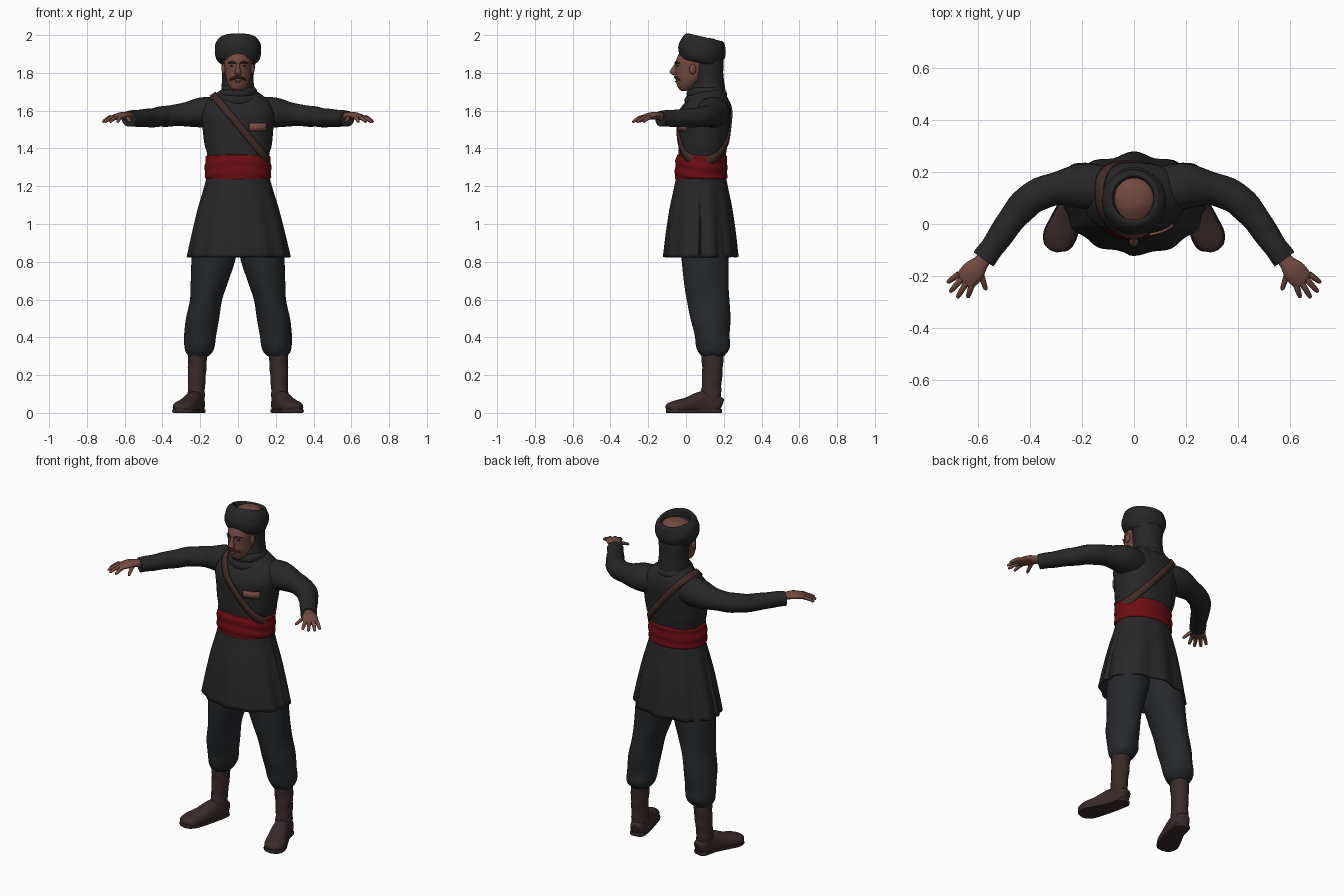
import bpy, bmesh
from math import sin, cos, pi, radians, copysign
from mathutils import Vector
from mathutils.bvhtree import BVHTree

cube = bpy.data.objects.get("Cube")
if cube:
    bpy.data.objects.remove(cube)


def material(name, r, g, b):
    m = bpy.data.materials.new(name)
    m.use_nodes = True
    m.diffuse_color = (r, g, b, 1)
    bsdf = m.node_tree.nodes["Principled BSDF"]
    bsdf.inputs["Base Color"].default_value = (r, g, b, 1)
    bsdf.inputs["Roughness"].default_value = 0.9
    return m


COAT = material("black coat cloth", .02, .02, .02)
TROUSER = material("charcoal trouser cloth", .019, .021, .024)
BOOT = material("dark brown boot leather", .04, .024, .022)
STRAP = material("brown strap leather", .05, .024, .02)
SKIN = material("skin", .17, .07, .05)
SASH = material("red sash cloth", .15, .004, .006)
BADGE = material("tan badge", .2, .085, .065)
HAIR = material("dark brown hair", .03, .014, .01)


def finish(name, bm, mat, angle=50):
    bmesh.ops.recalc_face_normals(bm, faces=bm.faces)
    me = bpy.data.meshes.new(name)
    bm.to_mesh(me)
    bm.free()
    me.materials.append(mat)
    me.shade_smooth()
    me.set_sharp_from_angle(angle=radians(angle))
    ob = bpy.data.objects.new(name, me)
    bpy.context.collection.objects.link(ob)
    return ob


def smooth_path(pts, steps):
    """Catmull-Rom interpolation of (x, y, z, width, depth) stations."""
    p = [Vector(q) for q in pts]
    p = [p[0] * 2 - p[1]] + p + [p[-1] * 2 - p[-2]]
    out = []
    for a, b, c, d in zip(p, p[1:], p[2:], p[3:]):
        for i in range(steps):
            t = i / steps
            out.append((b * 2 + (c - a) * t + (a * 2 - b * 5 + c * 4 - d) * t ** 2
                        + (b * 3 - a - c * 3 + d) * t ** 3) * .5)
    return out + [p[-2]]


def loft(name, mat, pts, flat=True, n=32, side=1, steps=5, fold=None,
         power=2, floor=None, caps=True):
    """Rounded cross-sections swept through stations; flat keeps them level."""
    path = smooth_path(pts, steps)
    bm = bmesh.new()
    rings = []
    for i, q in enumerate(path):
        a, b = Vector((1, 0, 0)), Vector((0, 1, 0))
        if not flat:
            t = Vector(path[min(i + 1, len(path) - 1)][:3]) - Vector(path[max(i - 1, 0)][:3])
            a = t.cross(Vector((0, 0, 1))).normalized()
            b = a.cross(t).normalized()
        ring = []
        for j in range(n):
            th = 2 * pi * j / n
            c, s = (copysign(abs(v) ** (2 / power), v) for v in (cos(th), sin(th)))
            k = fold(th, i / (len(path) - 1)) if fold else 1
            v = Vector(q[:3]) + (a * c * q[3] + b * s * q[4]) * k
            if floor is not None:
                v.z = max(v.z, floor)
            ring.append(bm.verts.new((v.x * side, v.y, v.z)))
        rings.append(ring)
    for r0, r1 in zip(rings, rings[1:]):
        for j in range(n):
            bm.faces.new((r0[j], r0[j - 1], r1[j - 1], r1[j]))
    if caps:
        bm.faces.new(rings[0])
        bm.faces.new(rings[-1])
    return finish(name, bm, mat)


def ribbon(name, mat, rows, closed=False):
    bm = bmesh.new()
    vs = [[bm.verts.new(p) for p in row] for row in rows]
    for r0, r1 in zip(vs, vs[1:] + (vs[:1] if closed else [])):
        for i in range(len(r0) - 1):
            bm.faces.new((r0[i], r0[i + 1], r1[i + 1], r1[i]))
    ob = finish(name, bm, mat)
    mod = ob.modifiers.new("thickness", "SOLIDIFY")
    mod.thickness, mod.offset = .009, 0
    return ob


def ball(name, mat, loc, scale):
    bm = bmesh.new()
    bmesh.ops.create_uvsphere(bm, u_segments=16, v_segments=10, radius=1)
    bmesh.ops.scale(bm, vec=scale, verts=bm.verts)
    bmesh.ops.translate(bm, vec=loc, verts=bm.verts)
    return finish(name, bm, mat)


def skirt_fold(th, k):
    x, front = cos(th), sin(th) < 0
    flap = .03 * k if front and x > -.08 else 0
    return 1 + flap + k * (.025 * cos(12 * th) if front else -.045 * cos(10 * th) - .01)


# Coat: body, flared skirt with an overlapping front, and wrapped sash
torso = loft("coat_body", COAT, [
    (0, .08, 1.24, .16, .12), (0, .085, 1.36, .163, .125), (0, .09, 1.42, .178, .13),
    (0, .095, 1.5, .187, .135), (0, .1, 1.58, .195, .137), (0, .115, 1.64, .175, .118),
    (0, .12, 1.685, .125, .09), (0, .12, 1.72, .075, .07)], n=48, power=2.3,
    fold=lambda th, k: 1 + .012 * sin(9 * th + 8 * k) * (1 - k))
skirt = loft("coat_skirt", COAT, [
    (0, .08, 1.28, .16, .125), (0, .08, 1.2, .178, .14), (0, .08, 1.08, .212, .163),
    (0, .08, .95, .242, .18), (0, .08, .825, .268, .192)], n=96,
    fold=skirt_fold, caps=False)
hem = skirt.modifiers.new("cloth thickness", "SOLIDIFY")
hem.thickness = .012
loft("waist_sash", SASH, [
    (0, .08, 1.235, .16, .125), (0, .08, 1.245, .173, .138), (0, .08, 1.3, .176, .138),
    (0, .082, 1.355, .17, .134), (0, .084, 1.37, .158, .122)], n=64, steps=8,
    fold=lambda th, k: 1 + .014 * sin(26 * k + 2 * sin(th) + cos(2 * th)))

solids = [torso]
for side, word in ((1, "left"), (-1, "right")):
    # Sleeve and hand
    solids.append(loft(word + "_sleeve", COAT, [
        (.08, .13, 1.595, .085, .075), (.19, .145, 1.59, .088, .08),
        (.3, .135, 1.578, .064, .06), (.39, .1, 1.57, .062, .055),
        (.46, .03, 1.562, .055, .05), (.53, -.07, 1.56, .047, .045),
        (.578, -.135, 1.558, .046, .042)], flat=False, side=side,
        fold=lambda th, k: 1 + .022 * sin(34 * k + 2 * sin(th)) * min(1, 2 * k)))
    loft(word + "_hand", SKIN, [
        (.55, -.1, 1.562, .027, .024), (.585, -.145, 1.572, .03, .021),
        (.615, -.18, 1.573, .044, .019), (.645, -.214, 1.565, .042, .014),
        (.655, -.225, 1.56, .036, .01)], flat=False, side=side, n=16)
    fingers = {"index": (.622, -.232, .637, -.278), "middle": (.643, -.225, .676, -.279),
               "ring": (.66, -.21, .703, -.257), "little": (.672, -.192, .713, -.222),
               "thumb": (.59, -.185, .57, -.248)}
    for finger, (x0, y0, x1, y1) in fingers.items():
        loft(f"{word}_{finger}_finger", SKIN, [
            (x0, y0, 1.566, .012, .012), ((x0 + x1) / 2, (y0 + y1) / 2, 1.557, .011, .01),
            (x1, y1, 1.542, .008, .007), (x1 * 1.004, y1 * 1.01, 1.539, .002, .002)],
            flat=False, side=side, n=10, steps=3)
    # Baggy trouser leg gathered over the boot
    loft(word + "_trouser_leg", TROUSER, [
        (.11, .09, 1.0, .11, .12), (.125, .1, .84, .118, .125), (.15, .107, .7, .1, .118),
        (.17, .117, .6, .085, .113), (.188, .128, .5, .088, .106),
        (.199, .138, .41, .085, .092), (.203, .145, .35, .08, .09),
        (.208, .143, .315, .066, .072), (.21, .14, .3, .05, .058)], side=side, n=40,
        fold=lambda th, k: 1 + .03 * k * sin(5 * th + 12 * k) + .03 * k ** 6 * sin(40 * k))
    # Boot shaft, foot and sole
    loft(word + "_boot_shaft", BOOT, [
        (.213, .14, .33, .052, .06), (.216, .14, .24, .049, .055),
        (.22, .135, .14, .045, .052), (.222, .13, .08, .046, .055),
        (.222, .128, .04, .042, .05)], side=side, n=24,
        fold=lambda th, k: 1 + .025 * sin(30 * k + 2 * th))
    foot = [(.212, .185, .035, .025, .035), (.216, .165, .042, .042, .05),
            (.232, .09, .05, .046, .065), (.262, .01, .038, .056, .045),
            (.287, -.05, .03, .06, .036), (.302, -.085, .025, .045, .028),
            (.307, -.1, .02, .02, .018)]
    loft(word + "_boot_foot", BOOT, foot, flat=False, side=side, n=24, power=2.4, floor=0)
    loft(word + "_boot_sole", BOOT, [(x, y, .01, w + .004, .011) for x, y, z, w, h in foot],
         flat=False, side=side, n=16, power=4, floor=0)
    # Eye, brow and ear
    ball(word + "_eye", HAIR, (side * .03, -.041, 1.838), (.012, .009, .006))
    loft(word + "_brow", HAIR, [(.012, -.057, 1.852, .004, .005), (.03, -.052, 1.857, .005, .006),
                                (.052, -.034, 1.852, .003, .003)],
         flat=False, side=side, n=8)
    ball(word + "_ear", SKIN, (side * .076, .035, 1.82), (.011, .018, .028))

# Diagonal strap and chest badge draped over the coat
verts, polys = [], []
for ob in solids:
    polys += [[i + len(verts) for i in p.vertices] for p in ob.data.polygons]
    verts += [v.co.copy() for v in ob.data.vertices]
surface = BVHTree.FromPolygons(verts, polys)


def drape(origin, direction):
    hit = surface.ray_cast(origin, direction)[0]
    return hit - direction * .005


centre = Vector((0, .09, 1.527))
along = Vector((.28, 0, -.335)).normalized()
across = Vector((.335, 0, .28)).normalized()
rows = []
for i in range(72):
    th = 2 * pi * i / 72
    out = along * cos(th) + Vector((0, 1, 0)) * sin(th)
    rows.append([drape(centre + across * w + out, -out) for w in (-.019, 0, .019)])
ribbon("shoulder_strap", STRAP, rows, closed=True)
ribbon("chest_badge", BADGE, [
    [drape(Vector((.06 + .0113 * i, -1, z)), Vector((0, 1, 0))) for z in (1.493, 1.514, 1.535)]
    for i in range(9)])

# Head with nose and moustache
loft("head", SKIN, [
    (0, -.002, 1.703, .022, .022), (0, 0, 1.722, .043, .042), (0, .02, 1.765, .062, .074),
    (0, .04, 1.81, .07, .095), (0, .055, 1.86, .076, .11), (0, .075, 1.92, .08, .1),
    (0, .1, 1.96, .075, .075), (0, .105, 1.98, .042, .045), (0, .105, 1.985, .008, .008)])
loft("nose", SKIN, [
    (0, -.046, 1.855, .008, .01), (0, -.058, 1.825, .011, .018), (0, -.064, 1.803, .018, .023),
    (0, -.055, 1.785, .012, .012)], n=14)
loft("moustache", HAIR, [
    (-.045, -.026, 1.762, .003, .004), (-.025, -.048, 1.771, .007, .008),
    (0, -.058, 1.778, .007, .007), (.025, -.048, 1.771, .007, .008),
    (.045, -.026, 1.762, .003, .004)], flat=False, n=10)
ball("lower_lip", SKIN, (0, -.05, 1.755), (.018, .008, .006))

# Turban tilted back, open at the crown
turban = loft("turban", COAT, [
    (0, 0, -.04, .074, .078), (0, 0, -.06, .09, .092), (0, 0, -.045, .11, .112),
    (0, 0, -.005, .123, .125), (0, 0, .04, .119, .122), (0, 0, .072, .1, .104),
    (0, 0, .076, .084, .088), (0, 0, .04, .074, .078)], n=48, caps=False,
    fold=lambda th, k: 1 + .013 * sin(24 * k + 3 * sin(th)))
turban.location = (0, .083, 1.912)
turban.rotation_euler.x = radians(-13)

# Cloth behind the head and coiled neck scarf
loft("neck_cloth", COAT, [
    (0, .12, 1.64, .1, .1), (0, .118, 1.7, .09, .09), (0, .12, 1.77, .083, .08),
    (0, .118, 1.83, .088, .08), (0, .11, 1.89, .095, .085)],
    fold=lambda th, k: 1 + .02 * sin(7 * th + 10 * k))
for name, z, r, thick, tilt in (("lower", 1.668, .085, .03, 10), ("middle", 1.695, .076, .026, 4),
                                ("upper", 1.718, .068, .02, 12)):
    bpy.ops.mesh.primitive_torus_add(major_segments=40, minor_segments=14, major_radius=r,
                                     minor_radius=thick, location=(0, .105, z),
                                     rotation=(radians(tilt), radians(tilt - 8), 0))
    scarf = bpy.context.object
    scarf.name = name + "_scarf_coil"
    scarf.data.materials.append(COAT)
    scarf.data.shade_smooth()
